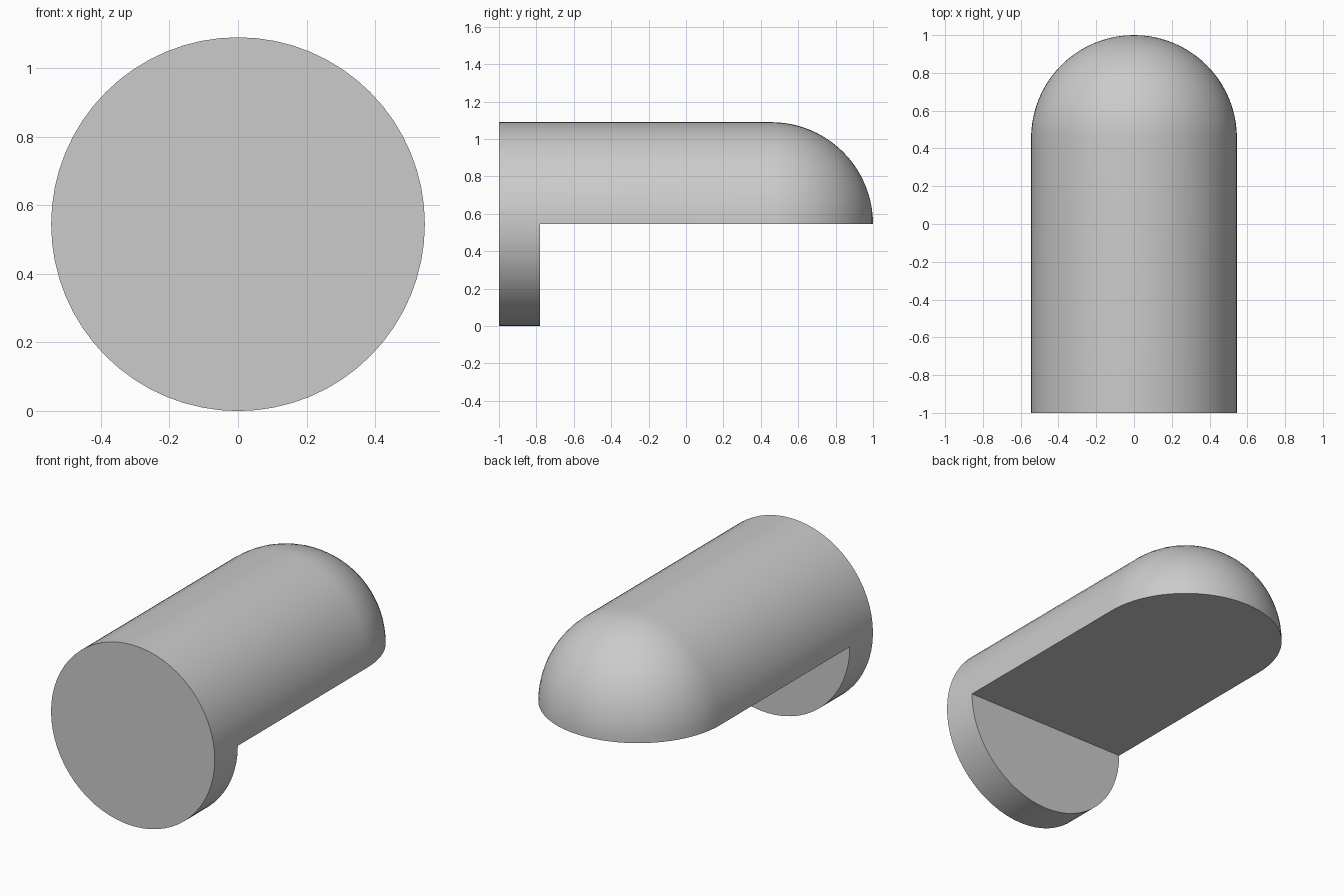
import bpy, bmesh
from math import pi, sin, cos, radians

cube = bpy.data.objects.get("Cube")
if cube:
    bpy.data.objects.remove(cube, do_unlink=True)

R = 0.545                       # radius, also the height of the axis
FRONT, COLLAR, DOME = -1.0, -0.78, 1.0 - 0.545
SIDES, ARC = 32, 20             # steps per half turn, steps along the dome

grey = bpy.data.materials.new("light grey")
grey.use_nodes = True
colour = (0.6, 0.6, 0.6, 1)
grey.diffuse_color = colour
grey.node_tree.nodes["Principled BSDF"].inputs["Base Color"].default_value = colour

bm = bmesh.new()


def half_turn(profile, angle):
    """Sweep a (radius, y) profile half way round the long axis."""
    verts = [bm.verts.new((r, y, R)) for r, y in profile]
    edges = [bm.edges.new(pair) for pair in zip(verts, verts[1:])]
    bmesh.ops.spin(bm, geom=verts + edges, cent=(0, 0, R), axis=(0, 1, 0),
                   angle=angle, steps=SIDES)


def open_edges(axis, value):
    """Edges lying on a plane that still lack a face."""
    return [e for e in bm.edges if len(e.link_faces) < 2
            and all(abs(v.co[axis] - value) < 1e-4 for v in e.verts)]


# Upper half: barrel and dome; lower half: short collar
arc = [pi / 2 * i / ARC for i in range(ARC + 1)]
collar = [(R, FRONT), (R, COLLAR)]
half_turn(collar + [(R * cos(a), DOME + R * sin(a)) for a in arc], -pi)
half_turn(collar, pi)
bmesh.ops.remove_doubles(bm, verts=bm.verts[:], dist=1e-4)

# Chord where the flat underside meets the collar
corners = [v for v in bm.verts
           if abs(v.co.y - COLLAR) < 1e-4 and abs(v.co.z - R) < 1e-4]
bm.edges.new(corners)

# Front disc, back of the collar, flat underside
for axis, value in ((1, FRONT), (1, COLLAR), (2, R)):
    bmesh.ops.edgeloop_fill(bm, edges=open_edges(axis, value))
bmesh.ops.recalc_face_normals(bm, faces=bm.faces[:])

mesh = bpy.data.meshes.new("domed_half_cylinder")
bm.to_mesh(mesh)
bm.free()
mesh.materials.append(grey)
body = bpy.data.objects.new("domed_half_cylinder", mesh)
bpy.context.collection.objects.link(body)

bpy.ops.object.select_all(action='DESELECT')
body.select_set(True)
bpy.context.view_layer.objects.active = body
bpy.ops.object.shade_smooth_by_angle(angle=radians(30))
